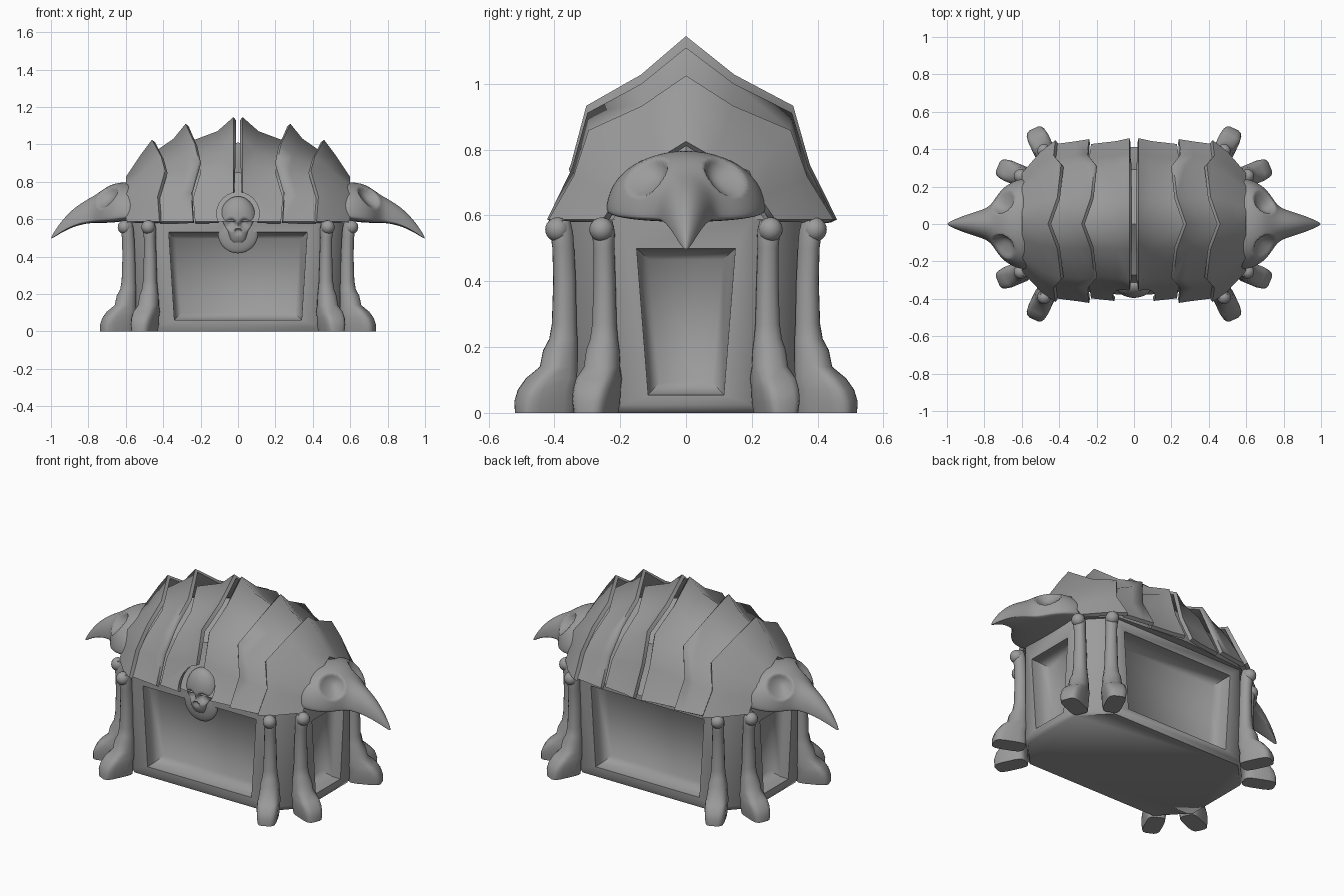
import bpy, bmesh, math
from mathutils import Vector

if "Cube" in bpy.data.objects:
    bpy.data.objects.remove(bpy.data.objects["Cube"])

bone = bpy.data.materials.new("bone grey")
bone.use_nodes = True
GREY = (0.33, 0.33, 0.33, 1)
bone.diffuse_color = GREY
bone.node_tree.nodes["Principled BSDF"].inputs["Base Color"].default_value = GREY


def activate(ob):
    bpy.ops.object.select_all(action="DESELECT")
    ob.select_set(True)
    bpy.context.view_layer.objects.active = ob


def finish(name, bm, angle=40, modifiers=()):
    """Turn a bmesh into a shaded object, applying (type, settings) modifiers."""
    bmesh.ops.recalc_face_normals(bm, faces=bm.faces)
    me = bpy.data.meshes.new(name)
    bm.to_mesh(me)
    bm.free()
    me.materials.append(bone)
    ob = bpy.data.objects.new(name, me)
    bpy.context.collection.objects.link(ob)
    activate(ob)
    for kind, settings in modifiers:
        mod = ob.modifiers.new(kind.title(), kind)
        for key, value in settings.items():
            setattr(mod, key, value)
        bpy.ops.object.modifier_apply(modifier=mod.name)
    bpy.ops.object.shade_smooth_by_angle(angle=math.radians(angle))
    return ob


def loft(rings, closed=True):
    """Skin a list of equal-length point rings; closed rings also get caps."""
    bm = bmesh.new()
    rows = [[bm.verts.new(p) for p in ring] for ring in rings]
    n = len(rows[0])
    for a, b in zip(rows, rows[1:]):
        for i in range(n if closed else n - 1):
            j = (i + 1) % n
            bm.faces.new((a[i], a[j], b[j], b[i]))
    if closed:
        bm.faces.new(rows[0])
        bm.faces.new(rows[-1])
    return bm


def power(value, exponent):
    return math.copysign(abs(value) ** exponent, value)


def dent(point, centre, radius, depth, target):
    """Push a point towards a target inside a round socket."""
    d = (point - centre).length / radius
    if d < 1:
        point += (target - point).normalized() * depth * (1 - d * d) ** 0.7


# Chest body: octagon with a dished, tapering recess in its four main sides
RIM = 0.597


def octagon(z, scale):
    quarter = [(0.44, 0.36), (0.59, 0.2)]
    pts = list(quarter)
    pts += [(x, -y) for x, y in reversed(quarter)]
    pts += [(-x, -y) for x, y in quarter]
    pts += [(-x, y) for x, y in reversed(quarter)]
    return [(x * scale, y * scale, z) for x, y in pts]


bm = loft([octagon(0, 0.98), octagon(0.025, 1), octagon(RIM, 1)])
bmesh.ops.recalc_face_normals(bm, faces=bm.faces)
panels = [f for f in bm.faces if f.calc_center_median().z > 0.1
          and abs(f.normal.z) < 0.5
          and max(abs(f.normal.x), abs(f.normal.y)) > 0.9]
bmesh.ops.inset_individual(bm, faces=panels, thickness=0.05)
for f in panels:
    at_end = abs(f.normal.x) > 0.9
    for v in f.verts:
        high = v.co.z > 0.3
        if at_end:
            v.co.y = math.copysign(0.15 if high else 0.115, v.co.y)
            v.co.z = 0.5 if high else 0.055
        else:
            v.co.x = math.copysign(0.37 if high else 0.34, v.co.x)
            v.co.z = 0.53 if high else 0.06
bm.normal_update()
for thickness, depth in ((0.001, -0.05), (0.05, -0.05)):
    bmesh.ops.inset_individual(bm, faces=panels, thickness=thickness, depth=depth)
finish("chest_body", bm, 65)

# Lid: inner shell under overlapping ridged plates
PROFILE = [(1, 0), (0.82, 0.30), (0.71, 0.62), (0.32, 0.79), (0, 1)]
ZIGZAG = [-0.04, -0.03, -0.07, -0.05, 0]


def arch(side, x, peak, half, zig):
    pts = [(side * (x + zig * o), -half * y * 0.97, 0.588 + (peak - 0.588) * z)
           for (y, z), o in zip(PROFILE, ZIGZAG)]
    return pts + [(px, -py * 1.075, pz) for px, py, pz in reversed(pts[:-1])]


core = [(0.58, 0.77, 0.23), (0.44, 0.9, 0.36), (0, 1.01, 0.395)]
rings = [arch(-1, x, p, h, 0) for x, p, h in core]
rings += [arch(1, x, p, h, 0) for x, p, h in reversed(core[:-1])]
finish("lid_shell", loft(rings))

bpy.ops.mesh.primitive_cylinder_add(vertices=24, radius=0.114, depth=0.4,
                                    location=(0, -0.4, 0.63),
                                    rotation=(math.pi / 2, 0, 0))
cutter = bpy.context.object
cutter.name = "skull_notch_cutter"
cutter.hide_render = True

PLATES = {
    "middle_plate": [(0.025, 1.145, 0.44, 0), (0.11, 1.07, 0.425, 0.4),
                     (0.27, 1.01, 0.41, 1)],
    "second_plate": [(0.28, 1.11, 0.435, 1), (0.345, 1.03, 0.425, 1),
                     (0.46, 0.95, 0.41, 1)],
    "end_plate": [(0.46, 1.025, 0.43, 1), (0.52, 0.945, 0.375, 0.6),
                  (0.6, 0.825, 0.26, 0)],
}
for side, label in ((1, "left"), (-1, "right")):
    for name, stations in PLATES.items():
        mods = [("SOLIDIFY", dict(thickness=0.022, offset=-1))]
        if name == "middle_plate":
            mods.append(("BOOLEAN", dict(object=cutter, solver="EXACT")))
        bm = loft([arch(side, *s) for s in stations], closed=False)
        finish(f"{label}_{name}", bm, 80, mods)
bpy.data.objects.remove(cutter)

# Beaked skulls on both ends: x, top, bottom, half width
BEAK = [(0.52, 0.79, 0.6, 0.25), (0.61, 0.805, 0.588, 0.25),
        (0.68, 0.79, 0.58, 0.215), (0.725, 0.76, 0.58, 0.17),
        (0.765, 0.73, 0.58, 0.1), (0.81, 0.705, 0.577, 0.078),
        (0.88, 0.66, 0.56, 0.056), (0.95, 0.585, 0.525, 0.03),
        (1.0, 0.505, 0.492, 0.005)]
for side, label in ((1, "left"), (-1, "right")):
    rings = []
    for x, top, bottom, half in BEAK:
        mid = bottom + 0.1 * (top - bottom)
        ring = []
        for i in range(16):
            c, s = math.cos(math.tau * i / 16), math.sin(math.tau * i / 16)
            height = top - mid if s > 0 else mid - bottom
            ring.append((side * x, half * c, mid + height * power(s, 0.9)))
        rings.append(ring)
    ob = finish(f"{label}_beaked_skull", loft(rings), 60,
                [("SUBSURF", dict(levels=3))])
    heart = Vector((side * 0.6, 0, 0.65))
    for v in ob.data.vertices:
        for y in (-0.115, 0.115):
            dent(v.co, Vector((side * 0.695, y, 0.715)), 0.072, 0.05, heart)

# Leg bones at the eight corners: height, outward shift, radial and side radius
LEG = [(0, 0.055, 0.09, 0.05), (0.035, 0.055, 0.09, 0.056),
       (0.07, 0.05, 0.082, 0.058), (0.105, 0.032, 0.072, 0.058),
       (0.14, 0.008, 0.057, 0.054), (0.19, 0.002, 0.052, 0.05),
       (0.225, -0.008, 0.042, 0.042), (0.27, -0.011, 0.037, 0.037),
       (0.4, -0.012, 0.034, 0.033), (0.5, -0.008, 0.033, 0.031),
       (0.55, -0.002, 0.034, 0.035), (0.585, -0.002, 0.025, 0.028)]


def leg(name, base, direction):
    out = Vector((*direction, 0)).normalized()
    across = Vector((-out.y, out.x, 0))
    foot = Vector((*base, 0))
    rings = []
    for z, shift, radial, lateral in LEG:
        square = 0.5 if z < 0.12 else 0.9
        ring = []
        for i in range(16):
            t = math.tau * (i + 0.5) / 16
            ring.append(foot + out * (shift + radial * power(math.cos(t), square))
                        + across * lateral * power(math.sin(t), square)
                        + Vector((0, 0, z)))
        rings.append(ring)
    bm = loft(rings)
    # round knuckle at the top
    geo = bmesh.ops.create_uvsphere(bm, u_segments=16, v_segments=12, radius=0.037)
    bmesh.ops.translate(bm, verts=geo["verts"],
                        vec=foot + out * 0.012 + Vector((0, 0, 0.557)))
    finish(name, bm, 50)


for sx, lr in ((1, "left"), (-1, "right")):
    for sy, fb in ((-1, "front"), (1, "back")):
        leg(f"{fb}_{lr}_inner_leg", (sx * 0.475, sy * 0.38), (sx * 0.43, sy * 0.9))
        leg(f"{fb}_{lr}_outer_leg", (sx * 0.595, sy * 0.252), (sx * 0.92, sy * 0.38))

# Front medallion: a low rounded disc
bm = bmesh.new()
bmesh.ops.create_uvsphere(bm, u_segments=32, v_segments=16, radius=0.108)
for v in bm.verts:
    v.co = Vector((v.co.x, v.co.y * 0.25 - 0.343, v.co.z + 0.525))
finish("medallion", bm, 60)

# Front skull: round cranium, narrow jaw, sockets pushed in
bm = bmesh.new()
bmesh.ops.create_uvsphere(bm, u_segments=64, v_segments=48, radius=1)
middle = Vector((0, -0.31, 0.59))
for v in bm.verts:
    x, y, z = v.co
    low = max(0, min(1, (0.05 - z) / 0.5))
    x = power(x, 1 - 0.4 * low) * 0.1 * (1 - 0.4 * low)
    y = power(y, 1 - 0.4 * low) * 0.07
    v.co = Vector((x, -0.325 + y, 0.592 + z * 0.13))
    for sx in (-1, 1):
        dent(v.co, Vector((sx * 0.037, -0.38, 0.572)), 0.034, 0.03, middle)
    dent(v.co, Vector((0, -0.39, 0.53)), 0.018, 0.018, middle)
finish("front_skull", bm, 60)
